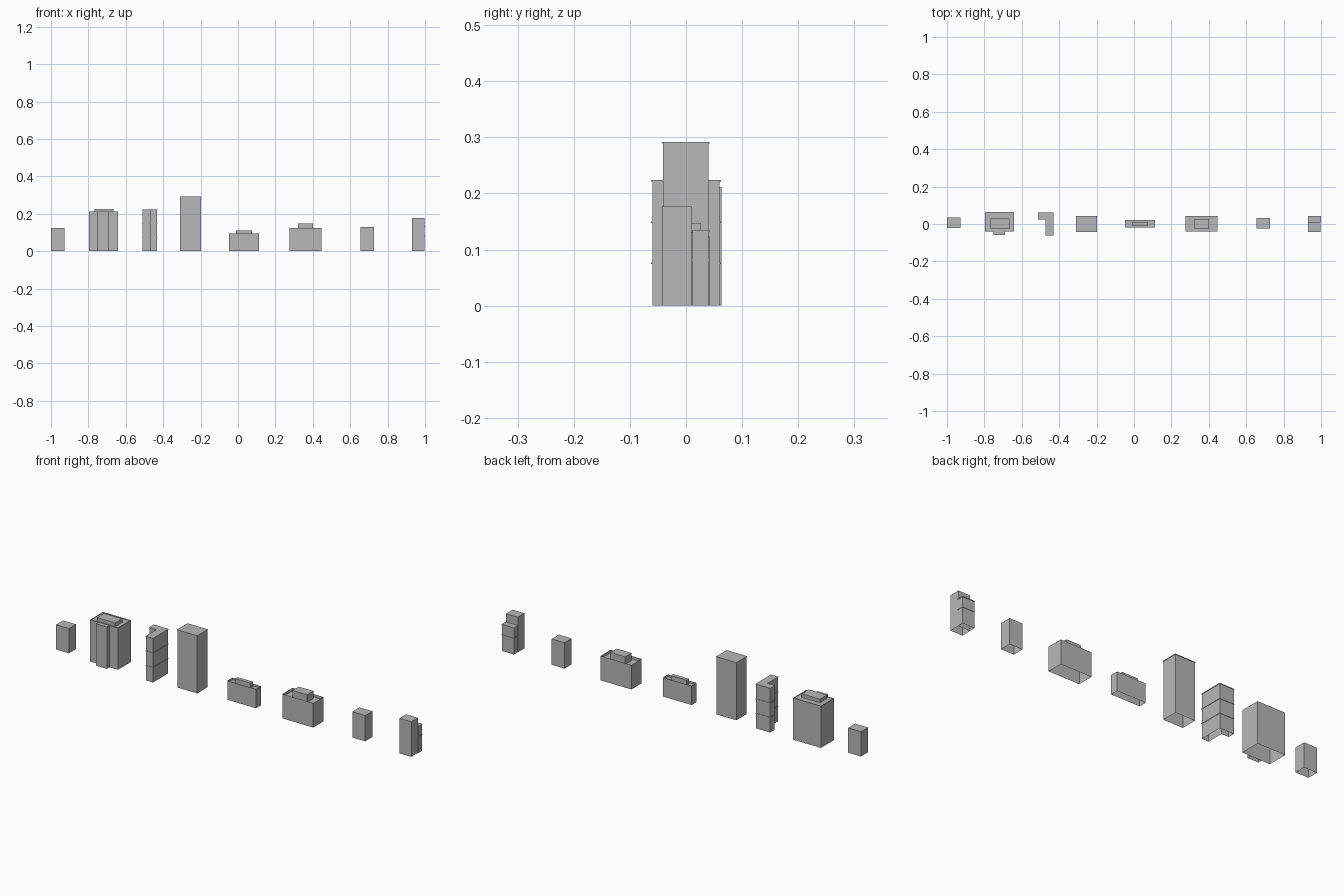
import bpy
import bmesh

cube = bpy.data.objects.get("Cube")
if cube:
    bpy.data.objects.remove(cube, do_unlink=True)

# One flat colour for every building
grey = bpy.data.materials.new("building grey")
grey.use_nodes = True
colour = (0.48, 0.48, 0.48, 1)
grey.diffuse_color = colour
grey.node_tree.nodes["Principled BSDF"].inputs["Base Color"].default_value = colour


def rect(x0, x1, y0, y1):
    return [(x0, y0), (x1, y0), (x1, y1), (x0, y1)]


def shell(name, outline, top, bottom=0, recess=0, closed=False):
    """Walls round an outline with a roof, optionally sunk below the wall tops."""
    bm = bmesh.new()
    low = [bm.verts.new((x, y, bottom)) for x, y in outline]
    high = [bm.verts.new((x, y, top)) for x, y in outline]
    n = len(outline)
    for i in range(n):
        j = (i + 1) % n
        bm.faces.new((low[i], low[j], high[j], high[i]))
    roof = high
    if recess:
        roof = [bm.verts.new((x, y, top - recess)) for x, y in outline]
    bm.faces.new(roof)
    if closed:
        bm.faces.new(low[::-1])
    mesh = bpy.data.meshes.new(name)
    bm.to_mesh(mesh)
    bm.free()
    mesh.materials.append(grey)
    obj = bpy.data.objects.new(name, mesh)
    bpy.context.collection.objects.link(obj)
    return obj


def grow(outline, d):
    """Offset a counter-clockwise right-angled outline outwards."""
    result = []
    for i, (x, y) in enumerate(outline):
        px, py = outline[i - 1]
        nx, ny = outline[(i + 1) % len(outline)]
        dx = dy = 0
        for ex, ey in ((x - px, y - py), (nx - x, ny - y)):
            if abs(ex) > abs(ey):
                dy = -d if ex > 0 else d
            else:
                dx = d if ey > 0 else -d
        result.append((x + dx, y + dy))
    return result


def ledges(name, outline, heights):
    for i, z in enumerate(heights):
        shell(f"{name}_ledge_{i + 1}", grow(outline, 0.002), z, z - 0.003, closed=True)


# Plain blocks
shell("small_block", rect(-1, -0.928, -0.022, 0.034), 0.125)
shell("narrow_block", rect(0.655, 0.727, -0.025, 0.032), 0.13)

# Wide block with a front bay and a roof house
shell("wide_block", rect(-0.797, -0.642, -0.039, 0.063), 0.211, recess=0.004)
shell("front_bay", rect(-0.75, -0.69, -0.06, -0.039), 0.211)
shell("wide_block_roof_house", rect(-0.768, -0.666, -0.027, 0.029), 0.225, 0.207)

# L-shaped block with floor ledges
corner = [(-0.47, -0.06), (-0.432, -0.06), (-0.432, 0.06),
          (-0.511, 0.06), (-0.511, 0.026), (-0.47, 0.026)]
shell("corner_block", corner, 0.222)
ledges("corner_block", corner, (0.077, 0.15, 0.224))

# Tower with a thin roof slab
tower = rect(-0.309, -0.199, -0.041, 0.04)
shell("tower", tower, 0.29)
ledges("tower", tower, (0.292,))

# Low blocks with sunken roofs and roof houses
shell("low_block", rect(-0.047, 0.113, -0.018, 0.022), 0.096, recess=0.01)
shell("low_block_roof_house", rect(-0.012, 0.076, -0.007, 0.012), 0.112, 0.086)
shell("long_block", rect(0.275, 0.447, -0.039, 0.042), 0.123, recess=0.014)
shell("long_block_roof_house", rect(0.32, 0.402, -0.023, 0.027), 0.147, 0.109)

# Stepped block with a lower ledged rear
shell("stepped_block", rect(0.93, 0.996, -0.042, 0.01), 0.177)
rear = rect(0.932, 0.998, 0.012, 0.04)
shell("stepped_block_rear", rear, 0.134)
ledges("stepped_block_rear", rear, (0.083, 0.135))
